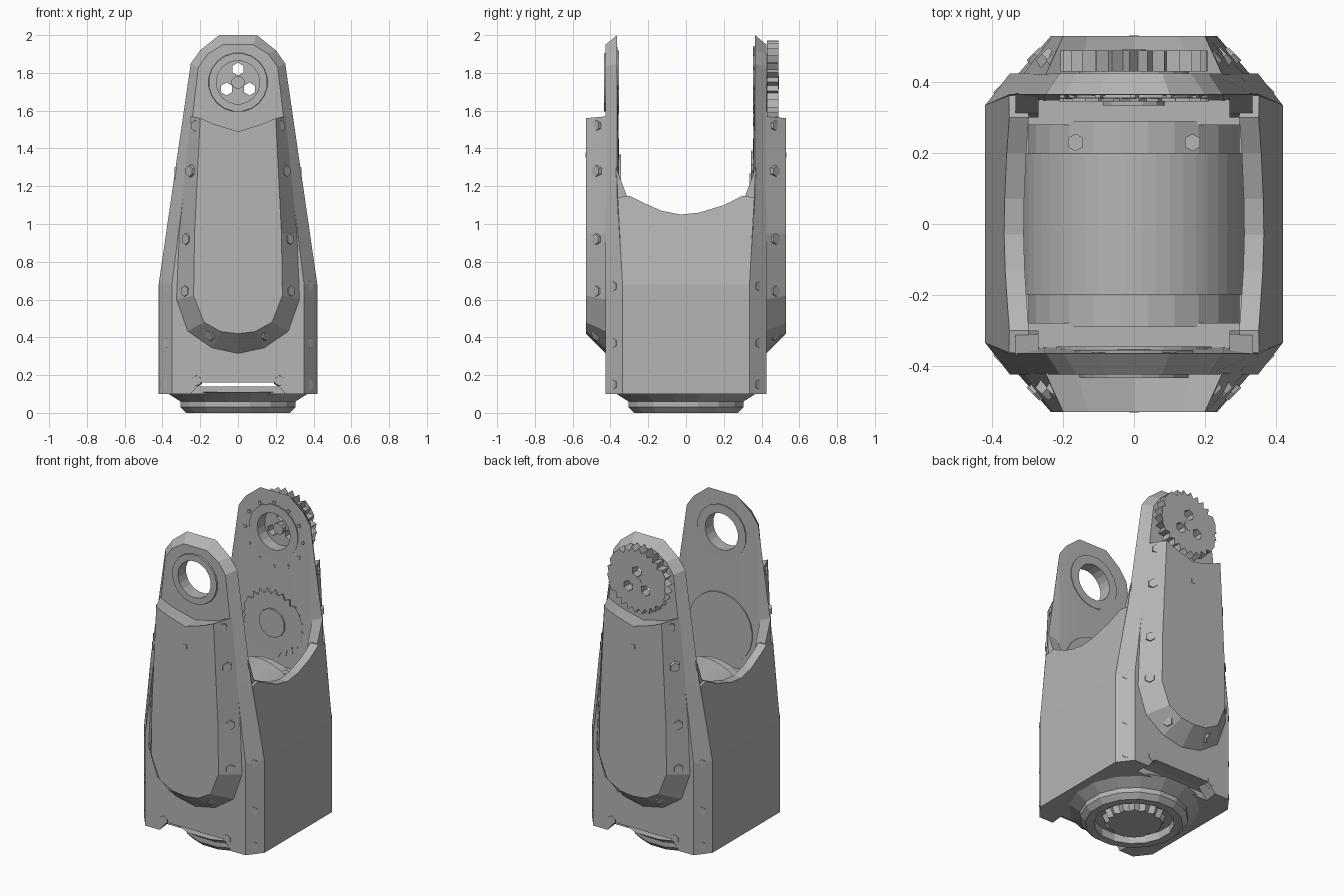
import bpy, bmesh, math
from mathutils import Vector

old = bpy.data.objects.get("Cube")
if old:
    bpy.data.objects.remove(old)

grey = bpy.data.materials.new("machine_grey")
grey.use_nodes = True
colour = (0.46, 0.46, 0.46, 1)
grey.diffuse_color = colour
grey.node_tree.nodes["Principled BSDF"].inputs["Base Color"].default_value = colour


def loft(name, *rings):
    """Join equal-length rings into a capped solid."""
    bm = bmesh.new()
    rows = [[bm.verts.new(p) for p in ring] for ring in rings]
    n = len(rows[0])
    for a, b in zip(rows, rows[1:]):
        for i in range(n):
            j = (i + 1) % n
            bm.faces.new((a[i], a[j], b[j], b[i]))
    caps = [bm.faces.new(rows[0]), bm.faces.new(rows[-1])]
    bmesh.ops.triangulate(bm, faces=caps)
    bmesh.ops.recalc_face_normals(bm, faces=bm.faces[:])
    mesh = bpy.data.meshes.new(name)
    bm.to_mesh(mesh)
    bm.free()
    mesh.materials.append(grey)
    obj = bpy.data.objects.new(name, mesh)
    bpy.context.collection.objects.link(obj)
    return obj


def circle(r, centre, axis, sides, teeth=0.0):
    """Points around an axis; teeth pulls in every other point."""
    turn = Vector(axis).to_track_quat('Z', 'Y')
    pts = []
    for i in range(sides):
        a = math.tau * (i + 0.5) / sides
        rr = r - teeth * (i % 2)
        pts.append(Vector(centre) + turn @ Vector((rr * math.cos(a), rr * math.sin(a), 0)))
    return pts


def cyl(name, r, start, end, sides=24, r2=None, teeth=0.0):
    axis = Vector(end) - Vector(start)
    return loft(name, circle(r, start, axis, sides, teeth),
                circle(r if r2 is None else r2, end, axis, sides, teeth))


def box(name, lo, hi):
    ring = [(lo[0], lo[1]), (hi[0], lo[1]), (hi[0], hi[1]), (lo[0], hi[1])]
    return loft(name, [(x, y, lo[2]) for x, y in ring], [(x, y, hi[2]) for x, y in ring])


def cut(obj, cutter):
    mod = obj.modifiers.new("cut", 'BOOLEAN')
    mod.operation, mod.object, mod.solver = 'DIFFERENCE', cutter, 'EXACT'
    bpy.context.view_layer.objects.active = obj
    bpy.ops.object.modifier_apply(modifier=mod.name)
    bpy.data.objects.remove(cutter)


def both(half):
    """Mirror half an outline in x, keeping centre points single."""
    return half + [(-x, z) for x, z in reversed(half) if x > 0]


HOLE_Z = 1.75
plate_in = both([(0.2, 0.17), (0.26, 0.1), (0.42, 0.1), (0.42, 0.68), (0.352, 1.15),
                 (0.25, 1.85), (0.2, 1.92), (0.1, 2.0)])
plate_out = both([(0.2, 0.16), (0.25, 0.1), (0.35, 0.1), (0.35, 0.68), (0.29, 1.15),
                  (0.21, 1.83), (0.16, 1.9), (0.08, 1.95)])
cover_in = both([(0, 0.31), (0.14, 0.34), (0.27, 0.43), (0.33, 0.6), (0.315, 0.95),
                 (0.25, 1.57), (0.16, 1.53), (0, 1.49)])
cover_out = both([(0, 0.42), (0.09, 0.43), (0.18, 0.48), (0.235, 0.62), (0.23, 0.95),
                  (0.2, 1.56), (0.13, 1.53), (0, 1.49)])
cover_bolts = [(0.225, 1.52), (0.255, 1.28), (0.275, 0.92), (0.28, 0.645), (0.15, 0.41)]
plate_bolts = [(0.375, 0.67), (0.335, 0.97), (0.375, 0.37), (0.375, 0.15), (0.22, 0.17)]

for s, side in ((-1, "front"), (1, "back")):
    # Tall chamfered end plate with pivot hole and bottom notch
    plate = loft(side + "_plate",
                 [(x, s * (0.335 if z < 1 else 0.365), z) for x, z in plate_in],
                 [(x, s * 0.425, z) for x, z in plate_out])
    cut(plate, cyl("cutter", 0.12, (0, s * 0.2, HOLE_Z), (0, s * 0.6, HOLE_Z)))

    # Raised cover with sloping rim
    loft(side + "_cover", [(x, s * 0.42, z) for x, z in cover_in],
         [(x, s * 0.53, z) for x, z in cover_out])
    cyl(side + "_cover_screw", 0.02, (0, s * 0.52, 1.365), (0, s * 0.532, 1.365), 4)

    # Pivot ring around the hole
    ring = cyl(side + "_pivot_ring", 0.17, (0, s * 0.355, HOLE_Z), (0, s * 0.435, HOLE_Z), 20, 0.155)
    cut(ring, cyl("cutter", 0.115, (0, s * 0.2, HOLE_Z), (0, s * 0.6, HOLE_Z), 20))

    # Inner ledge holding the motor
    box(side + "_inner_ledge", (-0.33, min(s * 0.28, s * 0.35), 0.17),
        (0.33, max(s * 0.28, s * 0.35), 0.92))

    # Nearly flush bolts on cover rim and plate edge
    for m in (-1, 1):
        for points, y, r in ((cover_bolts, 0.475, 0.036), (plate_bolts, 0.383, 0.034)):
            for x, z in points:
                flat = z < 0.2 and x < 0.3
                d = Vector((0 if flat else m * 0.7, s * 0.7, -0.5 if z == 0.41 else 0)).normalized()
                c = Vector((m * x, s * (0.42 if flat else y), z))
                cyl(side + "_bolt", r, c - d * 0.02, c + d * 0.007, 6, r * 0.8)

# Side walls: straight below, leaning in above, with a dipped top edge
top_edge = [(0.362, 1.14), (0.3, 1.15), (0.2, 1.1), (0.07, 1.06), (-0.03, 1.05),
            (-0.13, 1.07), (-0.22, 1.11), (-0.3, 1.15), (-0.362, 1.14)]
wall_top = [(-0.336, 0.68), (0.336, 0.68)] + top_edge
for m, side in ((1, "left"), (-1, "right")):
    box(side + "_wall_lower", (min(m * 0.34, m * 0.42), -0.336, 0.1),
        (max(m * 0.34, m * 0.42), 0.336, 0.68))

    def lean(z):
        return 0.42 - (z - 0.68) * 0.145
    loft(side + "_wall_upper", [(m * lean(z), y, z) for y, z in wall_top],
         [(m * (lean(z) - 0.055), y, z) for y, z in wall_top])
    # Corner fillets where walls meet plates
    for s in (-1, 1):
        fillet = [(s * 0.37, 0.95), (s * 0.3, 0.95), (s * 0.31, 1.14), (s * 0.37, 1.3)]
        loft(side + "_corner_fillet", [(m * 0.27, y, z) for y, z in fillet],
             [(m * 0.335, y, z) for y, z in fillet])

# Floor and motor drum with end flanges
box("floor", (-0.4, -0.336, 0.1), (0.4, 0.336, 0.14))
cyl("motor_drum", 0.315, (0, -0.2, 0.7), (0, 0.2, 0.7), 48)
for s in (-1, 1):
    cyl("motor_flange", 0.3, (0, s * 0.19, 0.68), (0, s * 0.29, 0.68), 24)
for x in (-0.165, 0.165):
    cyl("motor_screw", 0.025, (x, 0.23, 0.9), (x, 0.23, 0.955), 6)

# Inner gear on the back plate, plain disc on the front plate
cyl("inner_gear", 0.21, (0, 0.345, 1.18), (0, 0.38, 1.18), 48, teeth=0.03)
cyl("inner_gear_hub", 0.09, (0, 0.335, 1.18), (0, 0.36, 1.18), 12)
cyl("inner_disc", 0.22, (0, -0.345, 1.15), (0, -0.38, 1.15), 24)

# Outer gear with pointed teeth and openings around its hub
GEAR_Z = 1.765
gear = cyl("outer_gear", 0.208, (0, 0.43, GEAR_Z), (0, 0.49, GEAR_Z), 52, teeth=0.032)
for i in range(3):
    a = math.tau * i / 3 + math.pi / 2
    x, z = 0.07 * math.cos(a), HOLE_Z + 0.07 * math.sin(a)
    cut(gear, cyl("cutter", 0.034, (x, 0.3, z), (x, 0.6, z), 6))
cyl("outer_gear_hub", 0.035, (0, 0.4, HOLE_Z), (0, 0.492, HOLE_Z), 10)

# Small rivets around the inside of the back pivot
for i in range(12):
    a = math.tau * i / 12
    x, z = 0.2 * math.cos(a), HOLE_Z - 0.02 + 0.2 * math.sin(a)
    cyl("back_rivet", 0.012, (x, 0.355, z), (x, 0.37, z), 5)

# Turntable foot under the body
foot = loft("foot", *[circle(r, (0, 0, z), (0, 0, 1), 16)
                      for r, z in ((0.28, 0), (0.31, 0.03), (0.31, 0.06), (0.39, 0.11))])
cut(foot, cyl("cutter", 0.23, (0, 0, -0.1), (0, 0, 0.05), 16))
cyl("foot_hub", 0.16, (0, 0, 0), (0, 0, 0.09), 32, 0.2, teeth=0.02)
